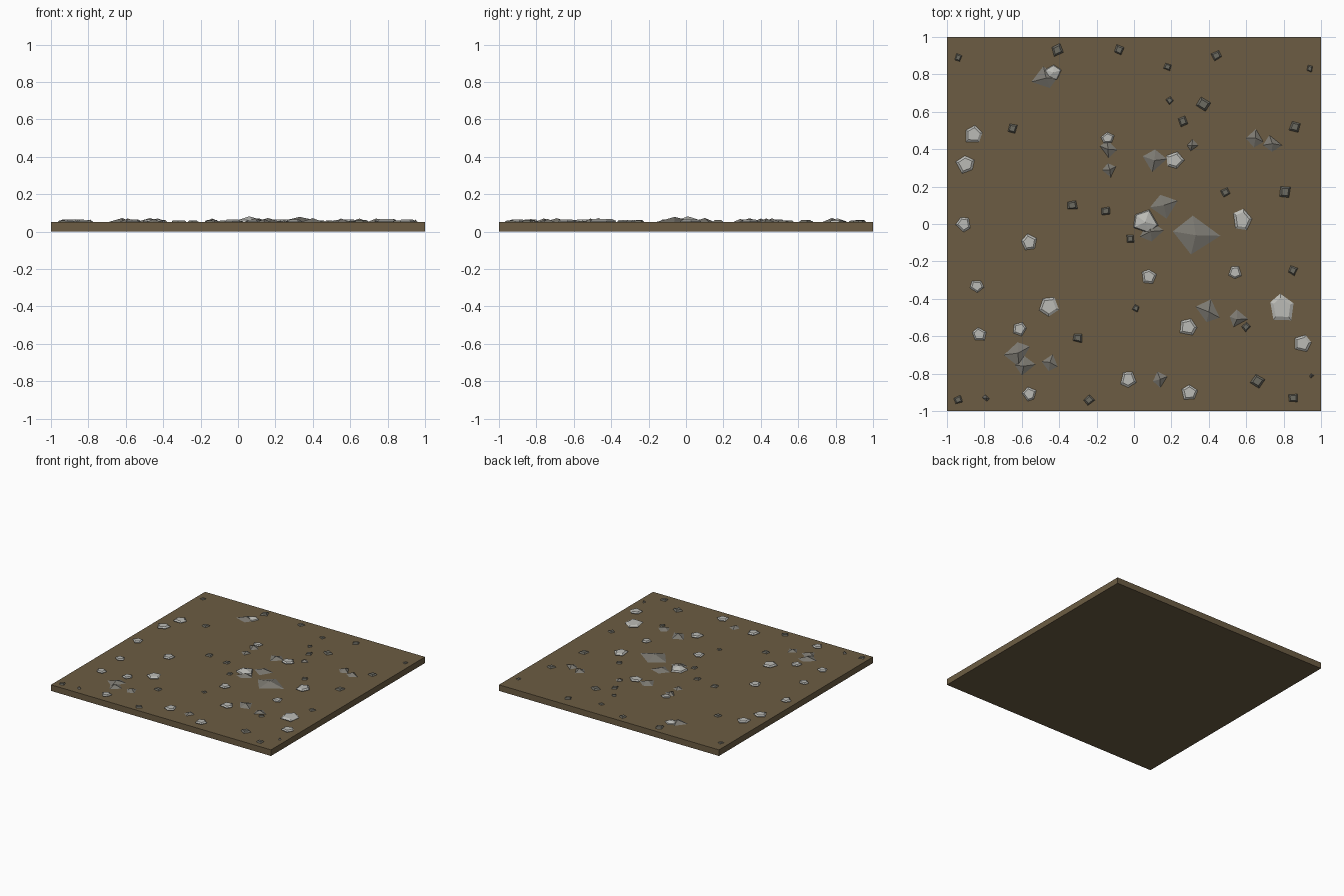
import bpy
import bmesh
import random
from math import cos, sin, tau

random.seed(4)
GROUND = 0.05

default_cube = bpy.data.objects.get("Cube")
if default_cube:
    bpy.data.objects.remove(default_cube, do_unlink=True)


def make_material(name, colour):
    material = bpy.data.materials.new(name)
    material.use_nodes = True
    rgba = (*colour, 1)
    material.diffuse_color = rgba
    material.node_tree.nodes["Principled BSDF"].inputs["Base Color"].default_value = rgba
    return material


def make_object(name, bm, material):
    bmesh.ops.recalc_face_normals(bm, faces=bm.faces)
    mesh = bpy.data.meshes.new(name)
    bm.to_mesh(mesh)
    bm.free()
    mesh.materials.append(material)
    part = bpy.data.objects.new(name, mesh)
    bpy.context.collection.objects.link(part)
    return part


def uneven_ring(sides, turn, spread):
    """Unit outline with slightly irregular corner angles and radii."""
    outline = []
    for i in range(sides):
        angle = turn + tau * (i + random.uniform(-spread, spread)) / sides
        radius = 1 + random.uniform(-spread, spread)
        outline.append((radius * cos(angle), radius * sin(angle)))
    return outline


def add_stone(bm, x, y, outline, levels):
    """Stack scaled copies of an outline; a zero radius closes to a peak."""
    rings = []
    for radius, height in levels:
        corners = outline if radius else [(0, 0)]
        rings.append([bm.verts.new((x + radius * u, y + radius * v, GROUND + height))
                      for u, v in corners])
    count = len(outline)
    bm.faces.new(rings[0])
    for low, high in zip(rings, rings[1:]):
        for i in range(count):
            j = (i + 1) % count
            if len(high) == 1:
                bm.faces.new((low[i], low[j], high[0]))
            else:
                bm.faces.new((low[i], low[j], high[j], high[i]))
    if len(rings[-1]) > 1:
        bm.faces.new(rings[-1])


def flat_rock(bm, x, y, size):
    outline = uneven_ring(5, random.uniform(0, tau), 0.12)
    rise = 0.009 + 0.1 * size
    add_stone(bm, x, y, outline, [(size * 0.92, 0), (size, rise * 0.4), (size * 0.72, rise)])


def pebble(bm, x, y, size):
    outline = uneven_ring(4, random.uniform(0, tau), 0.1)
    add_stone(bm, x, y, outline, [(size, 0), (size * 0.65, size * 0.3)])


def shard(bm, x, y, size):
    outline = uneven_ring(4, random.uniform(-0.3, 0.3), 0.2)
    add_stone(bm, x, y, outline, [(size, 0), (0, 0.012 + size * 0.15)])


def peaked_rock(bm, x, y, size):
    outline = uneven_ring(5, random.uniform(0, tau), 0.12)
    add_stone(bm, x, y, outline, [(size, 0), (size * 0.9, size * 0.18), (0, size * 0.45)])


def scatter(name, build, places, material):
    bm = bmesh.new()
    for place in places:
        build(bm, *place)
    return make_object(name, bm, material)


soil = make_material("soil brown", (0.15, 0.108, 0.056))
pale = make_material("pale grey stone", (0.5, 0.5, 0.47))
grey = make_material("warm grey stone", (0.2, 0.19, 0.165))
dark = make_material("dark grey stone", (0.15, 0.145, 0.12))

# Ground slab
slab = bmesh.new()
bmesh.ops.create_cube(slab, size=1)
for vert in slab.verts:
    vert.co = (vert.co.x * 2, vert.co.y * 2, (vert.co.z + 0.5) * GROUND)
make_object("ground_slab", slab, soil)

# Flat-topped pale rocks: x, y, radius
scatter("flat_rocks", flat_rock, [
    (-.86, .48, .05), (-.9, .32, .05), (-.91, 0, .04), (-.56, -.1, .045),
    (-.46, -.44, .055), (-.61, -.56, .04), (-.83, -.59, .04), (-.84, -.33, .035),
    (-.56, -.91, .04), (-.03, -.83, .05), (.3, -.9, .045), (.29, -.55, .05),
    (.08, -.28, .04), (.54, -.26, .036), (.58, .02, .055), (.79, -.45, .075),
    (.9, -.64, .045), (.22, .34, .05), (-.14, .46, .035),
], pale)

# Peaked pale rocks
scatter("peaked_rocks", peaked_rock, [(.06, .01, .07), (-.43, .81, .045)], pale)

# Low pointed shards
scatter("stone_shards", shard, [
    (-.47, .78, .07), (-.14, .4, .05), (-.13, .29, .035), (.11, .34, .06),
    (.65, .46, .055), (.74, .43, .055), (.31, .42, .03), (.16, .1, .07),
    (.09, -.04, .06), (.33, -.06, .11), (.4, -.47, .065), (.55, -.51, .05),
    (-.62, -.69, .065), (-.59, -.76, .055), (-.45, -.74, .04), (.14, -.83, .04),
    (-.79, -.93, .02), (.95, -.81, .014),
], grey)

# Small dark pebbles
scatter("pebbles", pebble, [
    (-.94, .89, .022), (-.41, .93, .036), (-.08, .93, .03), (.18, .84, .022),
    (.44, .9, .03), (.94, .83, .02), (-.65, .51, .032), (.19, .66, .022),
    (.37, .64, .038), (.26, .55, .03), (.86, .52, .034), (-.33, .1, .034),
    (-.15, .07, .03), (-.02, -.08, .028), (.49, .17, .027), (.81, .17, .036),
    (.85, -.25, .028), (.01, -.45, .022), (.6, -.55, .026), (-.3, -.61, .032),
    (.66, -.84, .04), (.85, -.93, .03), (-.24, -.94, .03), (-.94, -.94, .027),
], dark)
